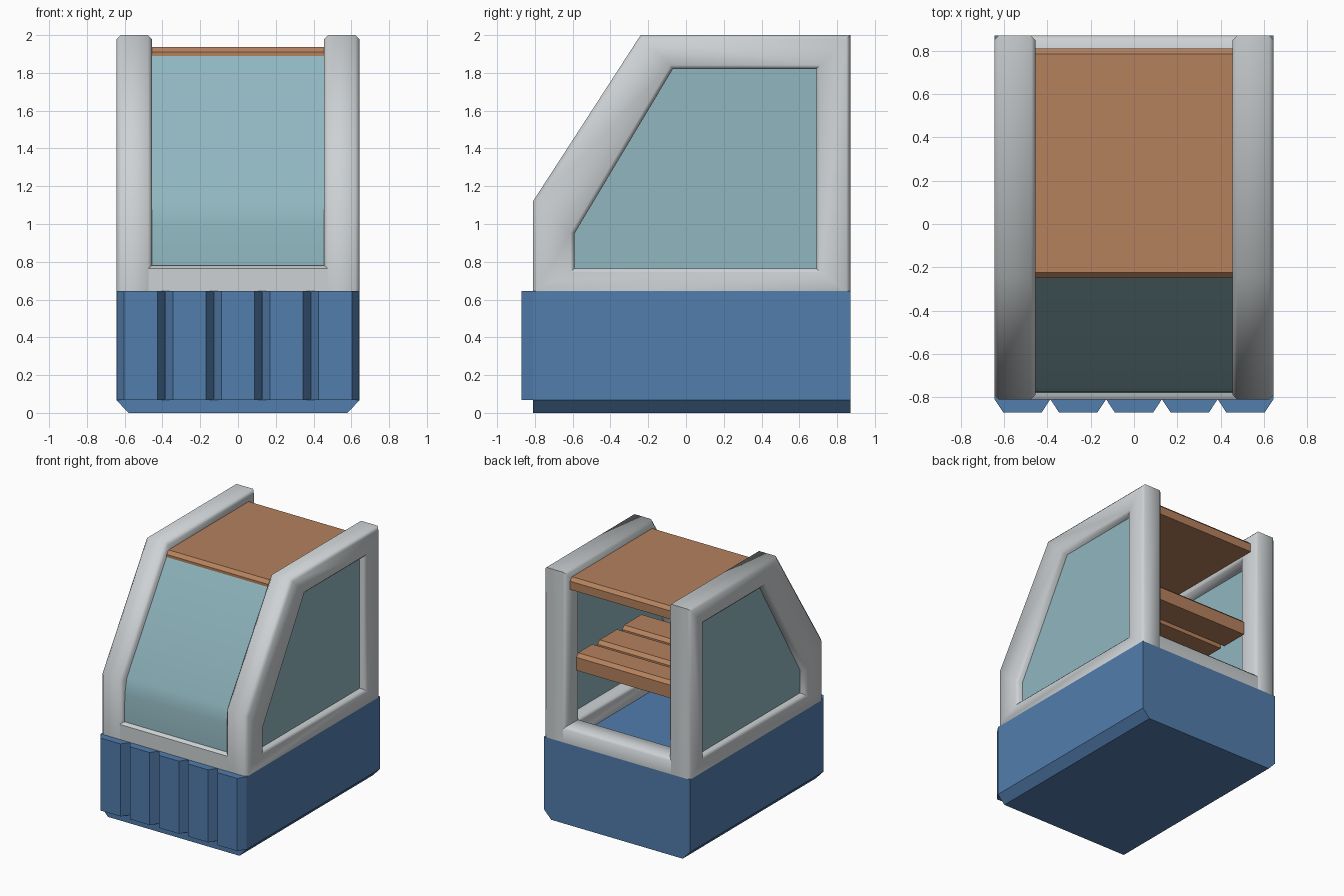
import bpy, bmesh, math

if "Cube" in bpy.data.objects:
    bpy.data.objects.remove(bpy.data.objects["Cube"])


def mat(name, rgb):
    m = bpy.data.materials.new(name)
    m.diffuse_color = (*rgb, 1)
    m.use_nodes = True
    m.node_tree.nodes["Principled BSDF"].inputs["Base Color"].default_value = m.diffuse_color
    return m


BLUE = mat("blue paint", (0.085, 0.205, 0.42))
WHITE = mat("white enamel", (0.61, 0.64, 0.655))
GLASS = mat("pale teal glass", (0.28, 0.47, 0.52))
WOOD = mat("tan wood", (0.46, 0.22, 0.11))


def finish(bm, name, material, angle=None):
    bmesh.ops.recalc_face_normals(bm, faces=bm.faces)
    me = bpy.data.meshes.new(name)
    bm.to_mesh(me)
    bm.free()
    ob = bpy.data.objects.new(name, me)
    bpy.context.collection.objects.link(ob)
    me.materials.append(material)
    if angle:
        bpy.ops.object.select_all(action='DESELECT')
        ob.select_set(True)
        bpy.context.view_layer.objects.active = ob
        bpy.ops.object.shade_smooth_by_angle(angle=math.radians(angle))
    return ob


def prism(name, material, pts, axis, a, b, angle=None):
    """Extrude a 2D profile along an axis from a to b."""
    place = {'x': lambda p, t: (t, p[0], p[1]),
             'y': lambda p, t: (p[0], t, p[1]),
             'z': lambda p, t: (p[0], p[1], t)}[axis]
    bm = bmesh.new()
    lo = [bm.verts.new(place(p, a)) for p in pts]
    hi = [bm.verts.new(place(p, b)) for p in pts]
    bm.faces.new(lo)
    bm.faces.new(hi[::-1])
    n = len(pts)
    for i in range(n):
        j = (i + 1) % n
        bm.faces.new((lo[i], lo[j], hi[j], hi[i]))
    return finish(bm, name, material, angle)


def plank(name, y0, y1, z0, z1, c=0.026):
    """Board across the case with chamfered long top edges."""
    pts = [(y0, z0), (y1, z0), (y1, z1 - c), (y1 - c, z1),
           (y0 + c, z1), (y0, z1 - c)]
    return prism(name, WOOD, pts, 'x', -0.458, 0.458)


# Base cabinet with chamfered bottom edges
prism("base_cabinet", BLUE,
      [(-0.58, 0), (0.58, 0), (0.643, 0.067), (0.643, 0.645),
       (-0.643, 0.645), (-0.643, 0.067)], 'y', -0.81, 0.87)

# Front boards with tapered sides
for i in range(5):
    c = (i - 2) * 0.2572
    prism(f"front_board_{i + 1}", BLUE,
          [(c - 0.1286, -0.808), (c - 0.088, -0.87),
           (c + 0.088, -0.87), (c + 0.1286, -0.808)], 'z', 0.067, 0.645)

# Side frames: sloped ring with bevelled edges
OUTER = [(-0.81, 0.645), (-0.81, 1.12), (-0.24, 2), (0.87, 2), (0.87, 0.645)]
INNER = [(-0.59, 0.765), (-0.59, 0.95), (-0.07, 1.82), (0.69, 1.82), (0.69, 0.765)]


def side_frame(name, s):
    bm = bmesh.new()
    rings = [[bm.verts.new((s * x, y, z)) for y, z in prof]
             for x, prof in ((0.455, OUTER), (0.643, OUTER),
                             (0.643, INNER), (0.455, INNER))]
    for k in range(4):
        a, b = rings[k], rings[(k + 1) % 4]
        for i in range(5):
            j = (i + 1) % 5
            bm.faces.new((a[i], a[j], b[j], b[i]))
    # bevel the outline edges, but not the bottom or the crosswise ones
    edges = []
    for r in rings:
        for i in range(5):
            e = bm.edges.get((r[i], r[(i + 1) % 5]))
            if max(v.co.z for v in e.verts) > 0.65:
                edges.append(e)
    bmesh.ops.bevel(bm, geom=edges, offset=0.021, offset_type='OFFSET',
                    segments=1, affect='EDGES', profile=0.5)
    finish(bm, name, WHITE, 50)


for s, side in ((-1, "left"), (1, "right")):
    side_frame(side + "_frame", s)
    prism(side + "_glass", GLASS,
          [(-0.62, 0.74), (-0.62, 0.96), (-0.08, 1.85), (0.72, 1.85), (0.72, 0.74)],
          'x', s * 0.565, s * 0.59)

# Lower rails joining the two frames
prism("front_rail", WHITE, [(-0.81, 0.645), (-0.62, 0.645), (-0.62, 0.765),
                            (-0.64, 0.78), (-0.79, 0.78), (-0.81, 0.765)],
      'x', -0.475, 0.475, 50)
prism("rear_rail", WHITE, [(0.69, 0.645), (0.87, 0.645), (0.87, 0.75),
                           (0.85, 0.77), (0.71, 0.77), (0.69, 0.75)],
      'x', -0.475, 0.475, 50)

# Bent front glass
prism("front_glass", GLASS,
      [(-0.78, 0.76), (-0.775, 1.0), (-0.75, 1.12), (-0.25, 1.89),
       (-0.22, 1.88), (-0.72, 1.11), (-0.745, 1.0), (-0.75, 0.76)],
      'x', -0.458, 0.458, 40)

# Roof board and slatted shelf
plank("roof_board", -0.25, 0.81, 1.845, 1.937)
for i, (y0, y1) in enumerate([(0.50, 0.73), (0.19, 0.46), (-0.12, 0.15)]):
    plank(f"shelf_board_{i + 1}", y0, y1, 1.17, 1.30)
